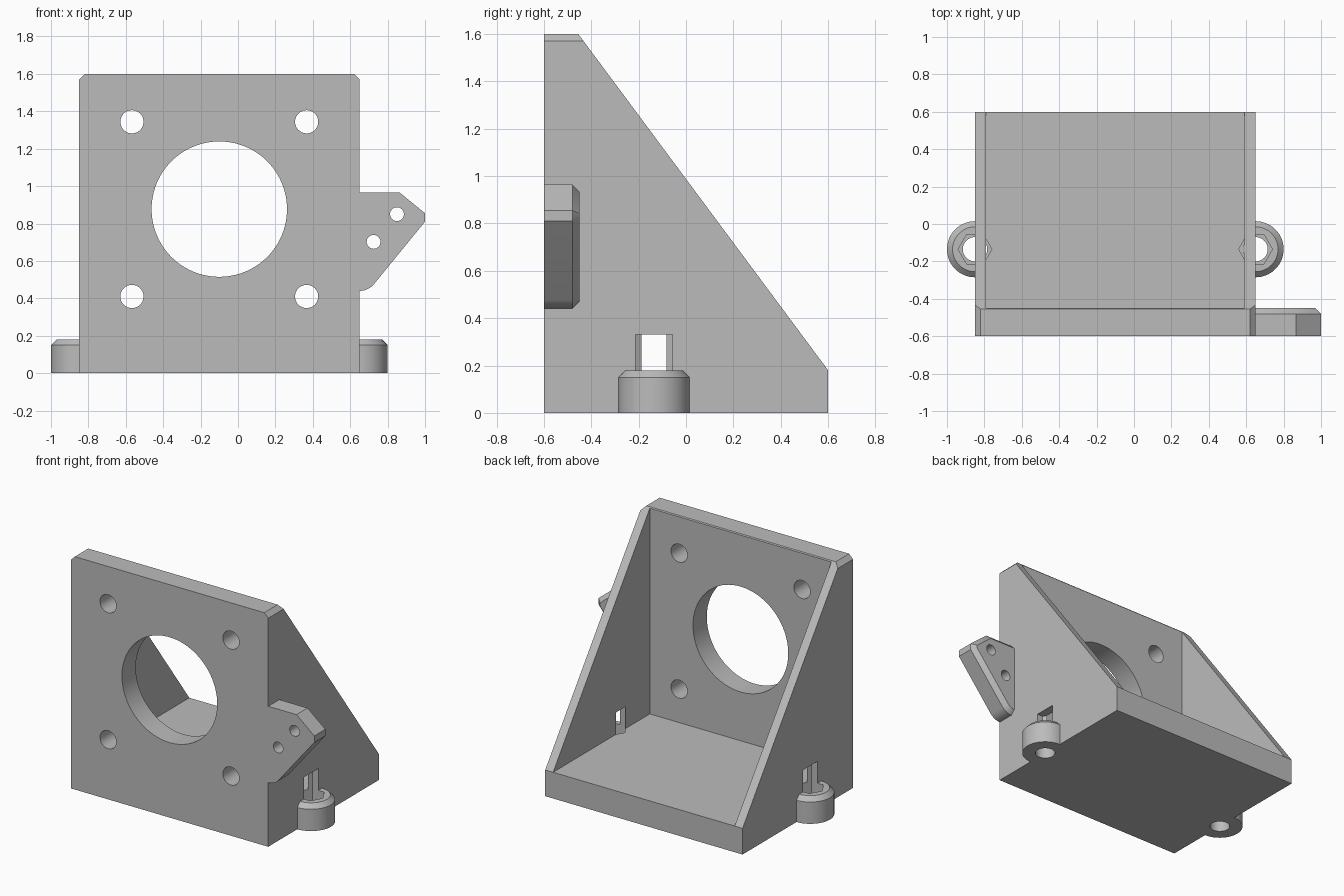
import bpy
import bmesh
from math import cos, sin, pi, radians
from mathutils import Matrix, Vector

cube = bpy.data.objects.get("Cube")
if cube:
    bpy.data.objects.remove(cube, do_unlink=True)

grey = bpy.data.materials.new("plain_grey")
grey.use_nodes = True
COLOUR = (0.5, 0.5, 0.5, 1)
grey.diffuse_color = COLOUR
grey.node_tree.nodes["Principled BSDF"].inputs["Base Color"].default_value = COLOUR


def finish(bm, name):
    """Turn a bmesh into a grey object."""
    bmesh.ops.recalc_face_normals(bm, faces=bm.faces)
    mesh = bpy.data.meshes.new(name)
    bm.to_mesh(mesh)
    bm.free()
    mesh.materials.append(grey)
    obj = bpy.data.objects.new(name, mesh)
    bpy.context.collection.objects.link(obj)
    return obj


def prism(name, points, direction, chamfer=0):
    """Extrude a closed outline, with an optional chamfer round the far end."""
    bm = bmesh.new()
    face = bm.faces.new([bm.verts.new(p) for p in points])
    direction = Vector(direction)
    far = bmesh.ops.extrude_face_region(bm, geom=[face], use_keep_orig=True)["geom"]
    bmesh.ops.translate(bm, vec=direction, verts=[v for v in far if isinstance(v, bmesh.types.BMVert)])
    bmesh.ops.recalc_face_normals(bm, faces=bm.faces)
    if chamfer:
        end = max(bm.faces, key=lambda f: f.calc_center_median().dot(direction))
        bmesh.ops.inset_region(bm, faces=[end], thickness=chamfer, depth=0, use_even_offset=True)
        bmesh.ops.translate(bm, vec=direction.normalized() * chamfer, verts=end.verts)
    return finish(bm, name)


def box(name, low, high):
    bm = bmesh.new()
    low, high = Vector(low), Vector(high)
    bmesh.ops.create_cube(bm, size=1, matrix=Matrix.Translation((low + high) / 2)
                          @ Matrix.Diagonal((*(high - low), 1)))
    return finish(bm, name)


def ring(x, y, z, radius, sides):
    return [(x + radius * cos(2 * pi * i / sides), y + radius * sin(2 * pi * i / sides), z)
            for i in range(sides)]


def combine(target, tool, operation):
    """Apply a boolean and discard the tool."""
    mod = target.modifiers.new(operation, "BOOLEAN")
    mod.operation, mod.object, mod.solver = operation, tool, "EXACT"
    bpy.context.view_layer.objects.active = target
    bpy.ops.object.modifier_apply(modifier=mod.name)
    bpy.data.objects.remove(tool, do_unlink=True)


LEFT, RIGHT, FRONT, PLATE_BACK = 0.65, -0.85, -0.6, -0.45
FLOOR, TOP, CHAMFER, WALL = 0.18, 1.6, 0.03, 0.06

# Body: side profile trimmed to a front outline with chamfered top corners
profile = [(FRONT, 0), (0.6, 0), (0.6, FLOOR), (-0.455, TOP), (FRONT, TOP)]
bracket = prism("mounting_bracket", [(RIGHT, y, z) for y, z in profile], (LEFT - RIGHT, 0, 0))
for edge, inward in ((RIGHT, 1), (LEFT, -1)):
    corner = [(edge - inward * 0.03, TOP + 0.03), (edge + inward * 0.06, TOP + 0.03),
              (edge - inward * 0.03, TOP - 0.06)]
    combine(bracket, prism("corner_cutter", [(x, -0.7, z) for x, z in corner], (0, 1.4, 0)), "DIFFERENCE")

# Open interior between the side walls
combine(bracket, box("interior_cutter", (RIGHT + WALL, PLATE_BACK, FLOOR), (LEFT - WALL, 1, 2)), "DIFFERENCE")

# Side tab with a rounded lower corner
arc = [(LEFT + 0.1 * sin(a), 0.54 - 0.1 * cos(a)) for a in (radians(50 * i / 10) for i in range(11))]
outline = [(0.61, 0.44), *arc, (1, 0.81), (1, 0.855), (0.865, 0.965), (0.61, 0.965)]
tab = prism("side_tab", [(x, FRONT, z) for x, z in outline], (0, 0.12, 0), CHAMFER)
combine(bracket, tab, "UNION")

# Screw bosses on both sides
for x in (LEFT, RIGHT):
    boss = prism("screw_boss", ring(x, -0.135, 0, 0.15, 64), (0, 0, 0.15), CHAMFER)
    combine(bracket, boss, "UNION")

# Screw holes and hexagonal nut pockets through the walls
for x in (LEFT, RIGHT):
    combine(bracket, prism("screw_cutter", ring(x, -0.135, -0.1, 0.065, 48), (0, 0, 0.3)), "DIFFERENCE")
    combine(bracket, prism("nut_cutter", ring(x, -0.135, 0.1, 0.09, 6), (0, 0, 0.23)), "DIFFERENCE")

# Round openings through the front plate and tab
holes = [(-0.1, 0.877, 0.362, 96), (0.85, 0.85, 0.037, 32), (0.725, 0.702, 0.037, 32)]
holes += [(-0.1 + sx * 0.467, 0.877 + sz * 0.467, 0.062, 40) for sx in (-1, 1) for sz in (-1, 1)]
for x, z, radius, sides in holes:
    circle = [(px, -0.7, pz) for px, pz, _ in ring(x, z, 0, radius, sides)]
    combine(bracket, prism("hole_cutter", circle, (0, 0.35, 0)), "DIFFERENCE")

# Smooth the round surfaces and keep the edges sharp
bpy.ops.object.select_all(action="DESELECT")
bracket.select_set(True)
bpy.context.view_layer.objects.active = bracket
bpy.ops.object.shade_smooth_by_angle(angle=radians(30))
